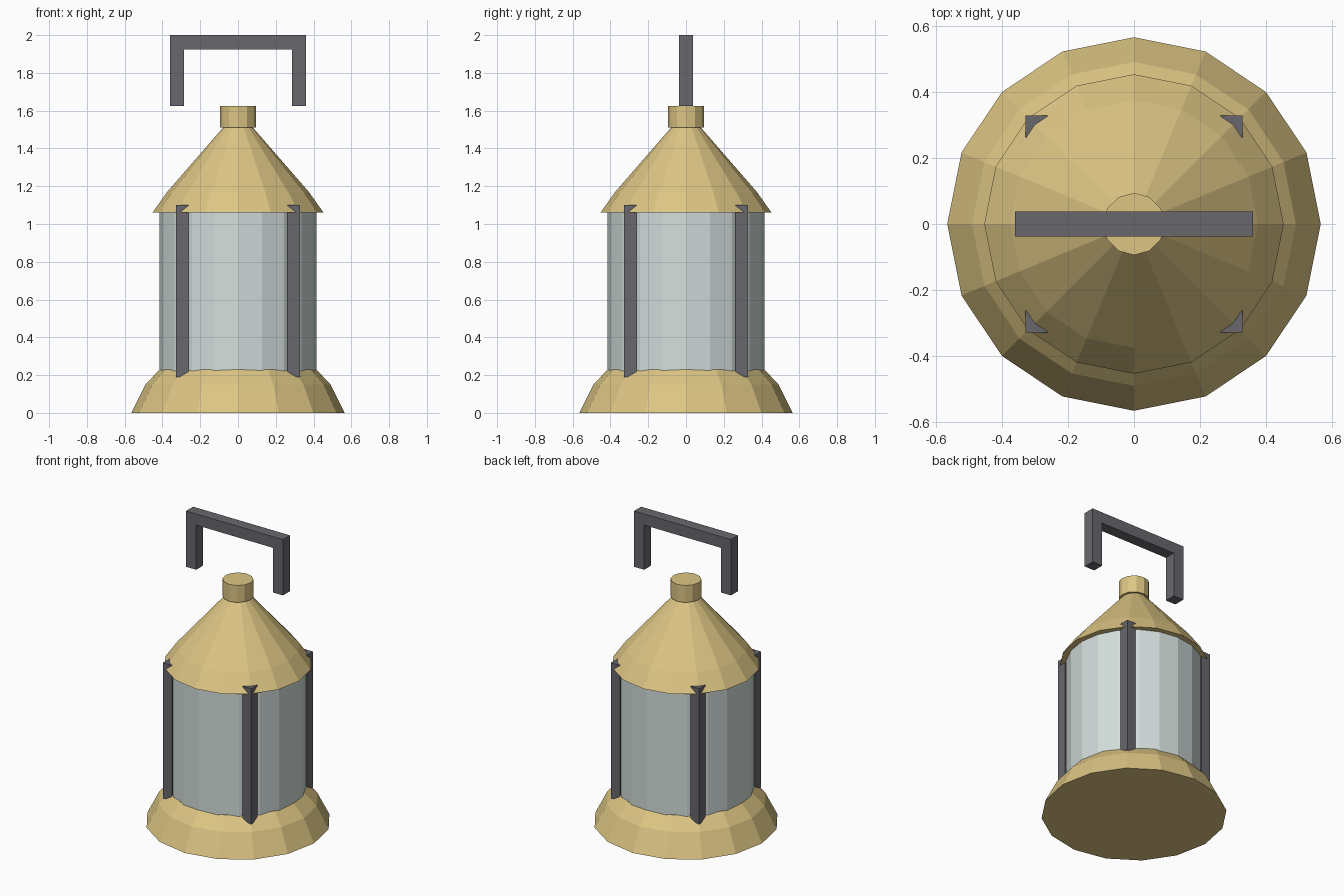
import bpy, bmesh, math

if "Cube" in bpy.data.objects:
    bpy.data.objects.remove(bpy.data.objects["Cube"])

def material(name, color):
    m = bpy.data.materials.new(name)
    m.diffuse_color = color
    m.use_nodes = True
    m.node_tree.nodes["Principled BSDF"].inputs["Base Color"].default_value = m.diffuse_color
    return m

brass = material("brass", (0.72, 0.56, 0.23, 1))
iron = material("dark_iron", (0.14, 0.14, 0.155, 1))
glass_mat = material("pale_glass", (0.65, 0.73, 0.71, 1))

def finish(name, bm, mat):
    bmesh.ops.recalc_face_normals(bm, faces=bm.faces[:])
    me = bpy.data.meshes.new(name)
    bm.to_mesh(me)
    bm.free()
    me.materials.append(mat)
    ob = bpy.data.objects.new(name, me)
    bpy.context.collection.objects.link(ob)
    return ob

def lathe(name, profile, sides, mat):
    """Closed flat-faced solid from (radius, z) rings."""
    bm = bmesh.new()
    rings = [[bm.verts.new((r * math.cos(math.tau * i / sides),
                            r * math.sin(math.tau * i / sides), z))
              for i in range(sides)] for r, z in profile]
    for a, b in zip(rings, rings[1:]):
        for i in range(sides):
            j = (i + 1) % sides
            bm.faces.new((a[i], a[j], b[j], b[i]))
    bm.faces.new(rings[0][::-1])
    bm.faces.new(rings[-1])
    return finish(name, bm, mat)

def prism(name, outline, start, depth, mat):
    """Extrude an outline of 3D points along depth."""
    bm = bmesh.new()
    face = bm.faces.new([bm.verts.new(p) for p in outline])
    new = bmesh.ops.extrude_face_region(bm, geom=[face])["geom"]
    bmesh.ops.translate(bm, vec=depth,
                        verts=[g for g in new if isinstance(g, bmesh.types.BMVert)])
    bmesh.ops.translate(bm, vec=start, verts=bm.verts[:])
    return finish(name, bm, mat)

# Turned body parts
lathe("base", [(0.565, 0), (0.49, 0.15), (0.415, 0.23)], 16, brass)
lathe("glass_cylinder", [(0.415, 0.22), (0.415, 1.07)], 20, glass_mat)
lathe("roof", [(0.453, 1.06), (0.375, 1.17), (0.075, 1.515)], 16, brass)
lathe("roof_cap", [(0.094, 1.51), (0.094, 1.625)], 12, brass)

# Four square corner posts
h = 0.033
square = [(-h, -h, 0), (h, -h, 0), (h, h, 0), (-h, h, 0)]
for side_x, x in (("left", -0.295), ("right", 0.295)):
    for side_y, y in (("front", -0.295), ("back", 0.295)):
        prism(f"post_{side_y}_{side_x}", square, (x, y, 0.19), (0, 0, 0.91), iron)

# Carrying handle, a U-shaped bar hovering above the roof
w, t, low, top = 0.36, 0.075, 1.625, 2.0
u_shape = [(-w, 0, low), (-w, 0, top), (w, 0, top), (w, 0, low),
           (w - t, 0, low), (w - t, 0, top - t), (-w + t, 0, top - t), (-w + t, 0, low)]
prism("handle", u_shape, (0, -t / 2, 0), (0, t, 0), iron)
